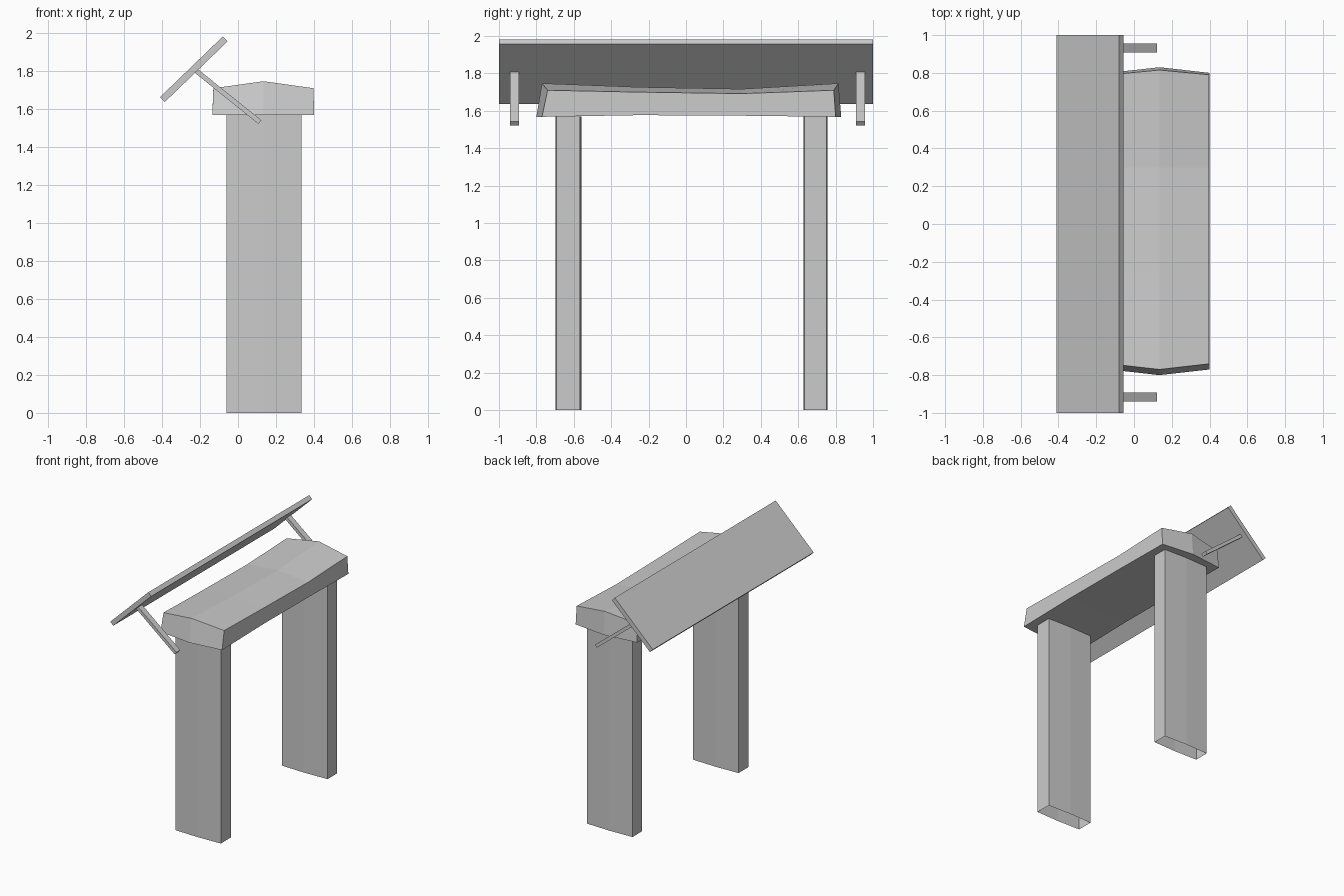
import bpy
import bmesh
import math

if "Cube" in bpy.data.objects:
    bpy.data.objects.remove(bpy.data.objects["Cube"])


def finish(name, bm):
    bmesh.ops.recalc_face_normals(bm, faces=bm.faces[:])
    mesh = bpy.data.meshes.new(name)
    bm.to_mesh(mesh)
    bm.free()
    obj = bpy.data.objects.new(name, mesh)
    bpy.context.collection.objects.link(obj)
    return obj


def loft(name, rings, capped):
    """Join closed rings of points, optionally capping both ends."""
    bm = bmesh.new()
    loops = [[bm.verts.new(p) for p in ring] for ring in rings]
    n = len(loops[0])
    for a, b in zip(loops, loops[1:]):
        for i in range(n):
            j = (i + 1) % n
            bm.faces.new((a[i], a[j], b[j], b[i]))
    if capped:
        # each end is two quads so the middle can stand proud
        for r in (loops[0], loops[-1]):
            bm.faces.new((r[0], r[1], r[4], r[5]))
            bm.faces.new((r[1], r[2], r[3], r[4]))
    return finish(name, bm)


def beam(name, center, size, tilt):
    """Box turned about the y axis."""
    bpy.ops.mesh.primitive_cube_add(size=1, location=center, rotation=(0, tilt, 0))
    obj = bpy.context.object
    obj.name = name
    obj.scale = size
    return obj


# Upright legs: slightly bowed slabs, open underneath
X0, XM, X1 = -0.06, 0.135, 0.335


def leg(name, y0, y1):
    bow = 0.006
    section = [(X0, y0 + bow), (XM, y0), (X1, y0 + bow),
               (X1, y1 - bow), (XM, y1), (X0, y1 - bow)]
    loft(name, [[(x, y, z) for x, y in section] for z in (0, 1.57)], False)


leg("front_leg", -0.698, -0.56)
leg("back_leg", 0.628, 0.757)


# Capstone: ridged slab sagging along its length
# Station: y of bottom side, bottom middle, top side, top middle; z of bottom, top side, ridge
stations = [
    (-0.77, -0.80, -0.74, -0.77, 1.568, 1.71, 1.747),
    (-0.25, -0.25, -0.25, -0.25, 1.577, 1.70, 1.727),
    (0.30, 0.30, 0.30, 0.30, 1.574, 1.692, 1.717),
    (0.80, 0.83, 0.79, 0.815, 1.568, 1.71, 1.747),
]
rings = []
for bs, bmid, ts, tm, zb, zs, zr in stations:
    rings.append([(-0.135, bs, zb), (XM, bmid, zb), (0.40, bs, zb),
                  (0.398, ts, zs), (XM, tm, zr), (-0.13, ts, zs)])
loft("capstone", rings, True)


# Tilted board along the side
beam("tilted_board", (-0.233, 0, 1.81), (0.46, 2.0, 0.036), -math.radians(44))

# Struts holding the board
sx0, sz0, sx1, sz1 = -0.222, 1.803, 0.115, 1.532
for name, y in (("front_strut", -0.917), ("back_strut", 0.932)):
    beam(name, ((sx0 + sx1) / 2, y, (sz0 + sz1) / 2),
         (math.hypot(sx1 - sx0, sz1 - sz0), 0.048, 0.025),
         math.atan2(sz0 - sz1, sx1 - sx0))
